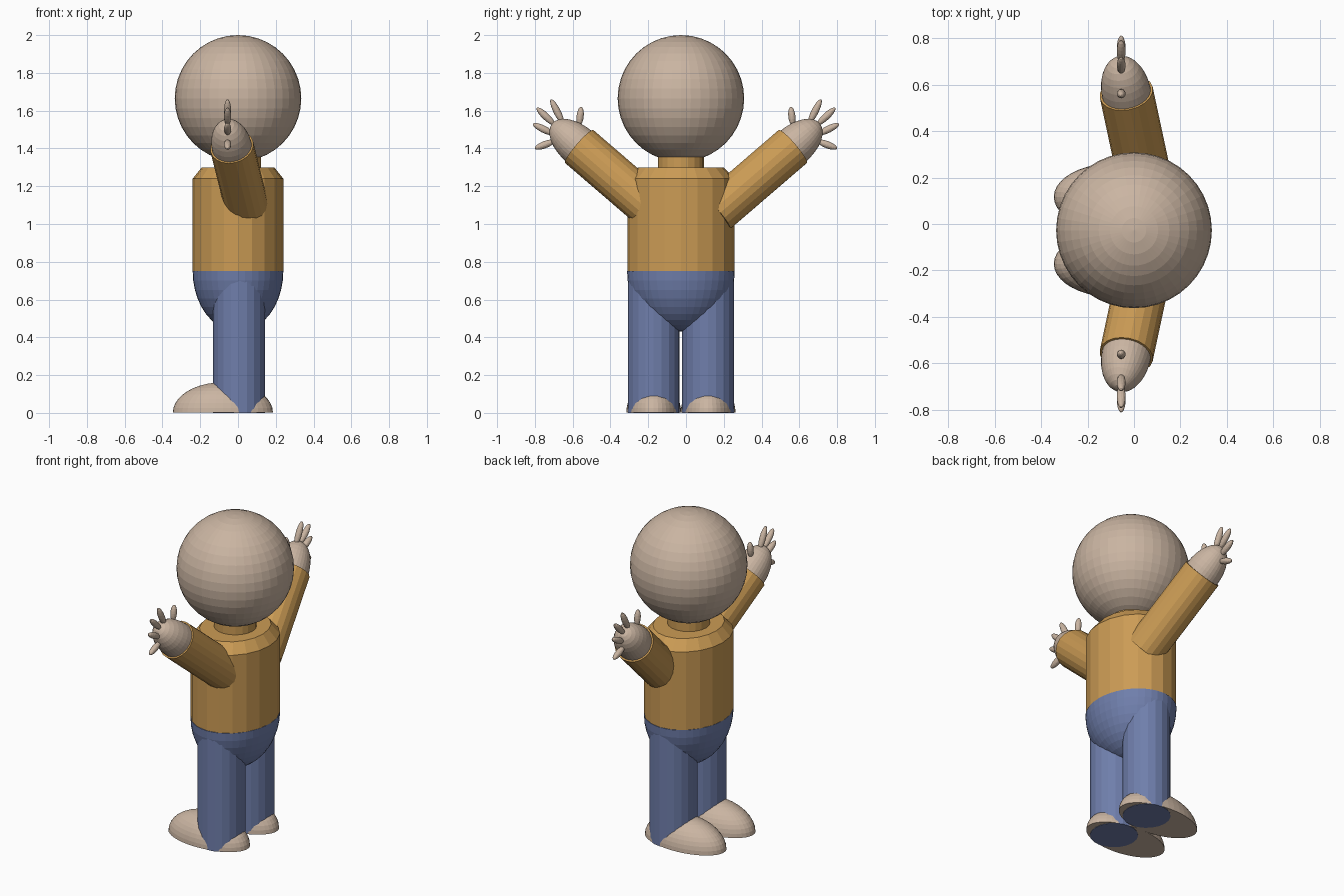
import bpy, bmesh
from mathutils import Vector, Matrix

cube = bpy.data.objects.get("Cube")
if cube:
    bpy.data.objects.remove(cube, do_unlink=True)


def material(name, rgb):
    m = bpy.data.materials.new(name)
    m.use_nodes = True
    m.diffuse_color = (*rgb, 1)
    bsdf = next(n for n in m.node_tree.nodes if n.type == 'BSDF_PRINCIPLED')
    bsdf.inputs["Base Color"].default_value = (*rgb, 1)
    return m


SKIN = material("skin", (0.59, 0.46, 0.36))
SHIRT = material("mustard shirt", (0.60, 0.33, 0.09))
TROUSERS = material("blue trousers", (0.16, 0.21, 0.41))
MID = -0.027  # y of the body's centre line


def finish(name, bm, mat, matrix):
    bm.transform(matrix)
    bmesh.ops.recalc_face_normals(bm, faces=bm.faces)
    mesh = bpy.data.meshes.new(name)
    bm.to_mesh(mesh)
    bm.free()
    mesh.materials.append(mat)
    obj = bpy.data.objects.new(name, mesh)
    bpy.context.collection.objects.link(obj)
    return obj


def placed(center, radii, axis=(0, 0, 1)):
    """Scale, turn local z onto the axis, then move."""
    turn = Vector(axis).to_track_quat('Z', 'Y').to_matrix().to_4x4()
    return Matrix.Translation(center) @ turn @ Matrix.Diagonal((*radii, 1))


def ellipsoid(name, mat, center, radii, axis=(0, 0, 1), keep=0, segs=40, rings=20):
    """Ellipsoid; keep = 1 or -1 leaves only the upper or lower half."""
    bm = bmesh.new()
    bmesh.ops.create_uvsphere(bm, u_segments=segs, v_segments=rings, radius=1)
    if keep:
        geom = bm.verts[:] + bm.edges[:] + bm.faces[:]
        bmesh.ops.bisect_plane(bm, geom=geom, dist=1e-4, plane_co=(0, 0, 0),
                               plane_no=(0, 0, -keep), clear_outer=True)
        rim = [e for e in bm.edges if e.is_boundary]
        bmesh.ops.contextual_create(bm, geom=rim)
    return finish(name, bm, mat, placed(center, radii, axis))


def cylinder(name, mat, start, end, rx, ry, taper=1.0):
    start, end = Vector(start), Vector(end)
    axis = end - start
    bm = bmesh.new()
    bmesh.ops.create_cone(bm, cap_ends=True, segments=20, radius1=1,
                          radius2=taper, depth=1)
    return finish(name, bm, mat,
                  placed((start + end) / 2, (rx, ry, axis.length), axis))


# Head, neck and torso
ellipsoid("head", SKIN, (0, MID, 1.665), (0.335, 0.335, 0.335))
cylinder("neck", SHIRT, (0, MID, 1.25), (0, MID, 1.40), 0.122, 0.122)

bm = bmesh.new()
loops = []
for z, s in ((0.75, 1), (1.24, 1), (1.30, 0.8)):
    ring = bmesh.ops.create_circle(bm, segments=20, radius=s)["verts"]
    bmesh.ops.translate(bm, verts=ring, vec=(0, 0, z))
    loops.append(ring)
for low, high in zip(loops, loops[1:]):
    for i in range(20):
        j = (i + 1) % 20
        bm.faces.new((low[i], low[j], high[j], high[i]))
bm.faces.new(loops[0])
bm.faces.new(loops[-1])
finish("torso", bm, SHIRT, placed((0, MID, 0), (0.24, 0.283, 1)))

# Rounded hips
ellipsoid("hips", TROUSERS, (0, MID, 0.75), (0.24, 0.285, 0.32), keep=-1)

# Finger base and tip as (y, z), thumb first
FINGERS = {
    "thumb": ((0.566, 1.52), (0.555, 1.62)),
    "index_finger": ((0.65, 1.53), (0.715, 1.66)),
    "middle_finger": ((0.695, 1.525), (0.79, 1.615)),
    "ring_finger": ((0.70, 1.475), (0.81, 1.53)),
    "little_finger": ((0.695, 1.44), (0.80, 1.40)),
}

for side, s in (("left", 1), ("right", -1)):
    # Leg and half-round foot
    y = MID + s * 0.144
    cylinder(side + "_leg", TROUSERS, (0.005, y, 0), (0.005, y, 0.72), 0.137, 0.137)
    ellipsoid(side + "_foot", SKIN, (-0.08, y, 0.002), (0.265, 0.145, 0.16), keep=1)

    # Raised arm with a rounded hand
    shoulder = Vector((0.054, s * 0.158, 1.06))
    wrist = Vector((-0.033, s * 0.565, 1.41))
    cylinder(side + "_arm", SHIRT, shoulder, wrist, 0.116, 0.116)
    ellipsoid(side + "_hand", SKIN, wrist, (0.106, 0.106, 0.19),
              wrist - shoulder, segs=32, rings=16)

    # Spread fingers
    for name, (base, tip) in FINGERS.items():
        a = Vector((-0.055, s * base[0], base[1]))
        b = Vector((-0.055, s * tip[0], tip[1]))
        ellipsoid(f"{side}_{name}", SKIN, (a + b) / 2,
                  (0.019, 0.019, (b - a).length / 2), b - a, segs=16, rings=10)
